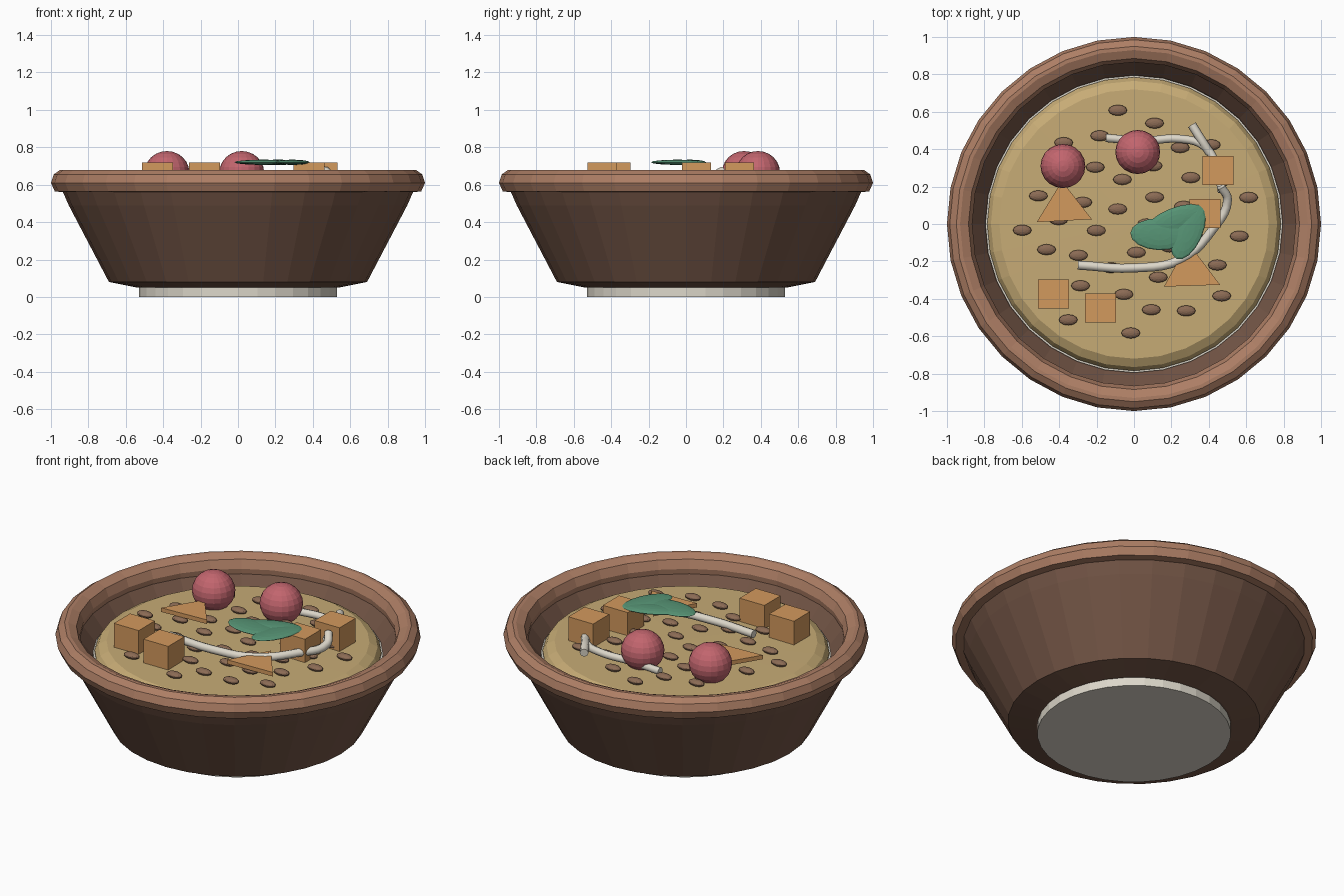
import bpy, bmesh, math
from mathutils import Matrix, Vector

if "Cube" in bpy.data.objects:
    bpy.data.objects.remove(bpy.data.objects["Cube"])

SIDES = 32


def mat(name, r, g, b):
    m = bpy.data.materials.new(name)
    m.diffuse_color = (r, g, b, 1)
    m.use_nodes = True
    m.node_tree.nodes["Principled BSDF"].inputs["Base Color"].default_value = m.diffuse_color
    return m


BROWN = mat("dark_clay", 0.17, 0.09, 0.06)
RIM = mat("light_clay", 0.42, 0.21, 0.13)
CREAM = mat("cream", 0.72, 0.68, 0.59)
BROTH = mat("broth", 0.57, 0.41, 0.18)
MEAT = mat("meat", 0.54, 0.13, 0.155)
TOFU = mat("tofu", 0.65, 0.32, 0.11)
LEAF = mat("leaf", 0.095, 0.30, 0.18)
BEAN = mat("bean", 0.26, 0.147, 0.09)


def finish(name, bm, material):
    bmesh.ops.recalc_face_normals(bm, faces=bm.faces)
    me = bpy.data.meshes.new(name)
    bm.to_mesh(me)
    bm.free()
    me.materials.append(material)
    ob = bpy.data.objects.new(name, me)
    bpy.context.collection.objects.link(ob)
    return ob


def lathe(name, profile, material, closed=False):
    """Spin an (r, z) profile around z."""
    bm = bmesh.new()
    vs = [bm.verts.new((r, 0, z)) for r, z in profile]
    pairs = list(zip(vs, vs[1:])) + ([(vs[-1], vs[0])] if closed else [])
    edges = [bm.edges.new(p) for p in pairs]
    bmesh.ops.spin(bm, geom=vs + edges, axis=(0, 0, 1), cent=(0, 0, 0),
                   angle=math.tau, steps=SIDES)
    bmesh.ops.remove_doubles(bm, verts=bm.verts, dist=1e-4)
    return finish(name, bm, material)


def ellipsoid(name, centre, size, material, turn=0, seg=20, rings=12):
    bm = bmesh.new()
    m = (Matrix.Translation(centre) @ Matrix.Rotation(turn, 4, 'Z')
         @ Matrix.Diagonal((*size, 1)))
    bmesh.ops.create_uvsphere(bm, u_segments=seg, v_segments=rings, radius=1, matrix=m)
    return finish(name, bm, material)


def tube(name, points, radius, material):
    cu = bpy.data.curves.new(name, 'CURVE')
    cu.dimensions = '3D'
    cu.bevel_depth = radius
    cu.bevel_resolution = 2
    cu.resolution_u = 5
    cu.use_fill_caps = True
    sp = cu.splines.new('BEZIER')
    sp.bezier_points.add(len(points) - 1)
    for bp, p in zip(sp.bezier_points, points):
        bp.co = p
        bp.handle_left_type = bp.handle_right_type = 'AUTO'
    cu.materials.append(material)
    ob = bpy.data.objects.new(name, cu)
    bpy.context.collection.objects.link(ob)


# Bowl: body, rolled rim, foot
lathe("bowl_body", [(0, 0.05), (0.54, 0.05), (0.69, 0.08), (0.905, 0.49), (0.94, 0.57),
                    (0.87, 0.58), (0.80, 0.49), (0.64, 0.14), (0, 0.14)], BROWN)
lathe("bowl_rim", [(0.94, 0.56), (0.98, 0.565), (1.0, 0.61), (0.985, 0.655), (0.95, 0.68),
                   (0.93, 0.68), (0.885, 0.66), (0.865, 0.61), (0.87, 0.57)], RIM, True)
lathe("bowl_foot", [(0, 0), (0.53, 0), (0.53, 0.06), (0, 0.06)], CREAM)

# Broth with a sloped edge, and the pale liner around it
lathe("liner", [(0.79, 0.32), (0.795, 0.505), (0.77, 0.505), (0.77, 0.32)], CREAM, True)
lathe("broth", [(0, 0.33), (0.775, 0.33), (0.785, 0.515), (0.765, 0.55), (0.72, 0.575),
                (0, 0.585)], BROTH)

# Beans in a sunflower spiral
for n in range(43):
    r, a = 0.0965 * math.sqrt(n + 0.5), n * 2.399
    ellipsoid(f"bean_{n}", (r * math.cos(a), r * math.sin(a), 0.592),
              (0.05, 0.029, 0.018), BEAN, seg=12, rings=8)

# Meatballs
for i, (x, y) in enumerate([(-0.38, 0.31), (0.02, 0.385)]):
    ellipsoid(f"meatball_{i}", (x, y, 0.665), (0.12, 0.118, 0.115), MEAT)

# Tofu cubes
for i, (x, y) in enumerate([(-0.43, -0.375), (-0.18, -0.45), (0.45, 0.285), (0.38, 0.055)]):
    bm = bmesh.new()
    bmesh.ops.create_cube(bm, size=1, matrix=Matrix.Translation((x, y, 0.645))
                          @ Matrix.Diagonal((0.166, 0.155, 0.15, 1)))
    finish(f"tofu_cube_{i}", bm, TOFU)

# Triangular slices
for i, tri in enumerate([[(-0.52, 0.01), (-0.225, 0.025), (-0.385, 0.23)],
                         [(0.16, -0.335), (0.46, -0.325), (0.29, -0.10)]]):
    bm = bmesh.new()
    f = bm.faces.new([bm.verts.new((x, y, 0.61)) for x, y in tri])
    ext = bmesh.ops.extrude_face_region(bm, geom=[f])["geom"]
    bmesh.ops.translate(bm, vec=Vector((0, 0, 0.025)),
                        verts=[g for g in ext if isinstance(g, bmesh.types.BMVert)])
    if not any(f2 for f2 in bm.faces if f2.calc_center_median().z < 0.6101):
        bm.faces.new([v for v in bm.verts if v.co.z < 0.611])
    finish(f"slice_{i}", bm, TOFU)

# Leaf garnish: three overlapping flat blades
for i, (x, y, a, b, deg) in enumerate([(0.135, -0.055, 0.155, 0.085, -2),
                                       (0.215, 0.02, 0.165, 0.065, 22),
                                       (0.29, -0.045, 0.155, 0.075, 66)]):
    ellipsoid(f"leaf_blade_{i}", (x, y, 0.72), (a, b, 0.014), LEAF, math.radians(deg), 16, 8)

# Noodles
tube("noodle_long", [(-0.30, -0.22, 0.615), (0, -0.235, 0.615), (0.25, -0.19, 0.62),
                     (0.42, -0.03, 0.63), (0.50, 0.13, 0.64), (0.465, 0.20, 0.675)],
     0.024, CREAM)
tube("noodle_curved", [(-0.15, 0.46, 0.61), (0.05, 0.445, 0.61), (0.25, 0.455, 0.615),
                       (0.37, 0.42, 0.62), (0.44, 0.32, 0.63), (0.47, 0.17, 0.65)],
     0.022, CREAM)
tube("noodle_short", [(0.31, 0.53, 0.625), (0.36, 0.45, 0.63), (0.405, 0.38, 0.62)],
     0.024, CREAM)
